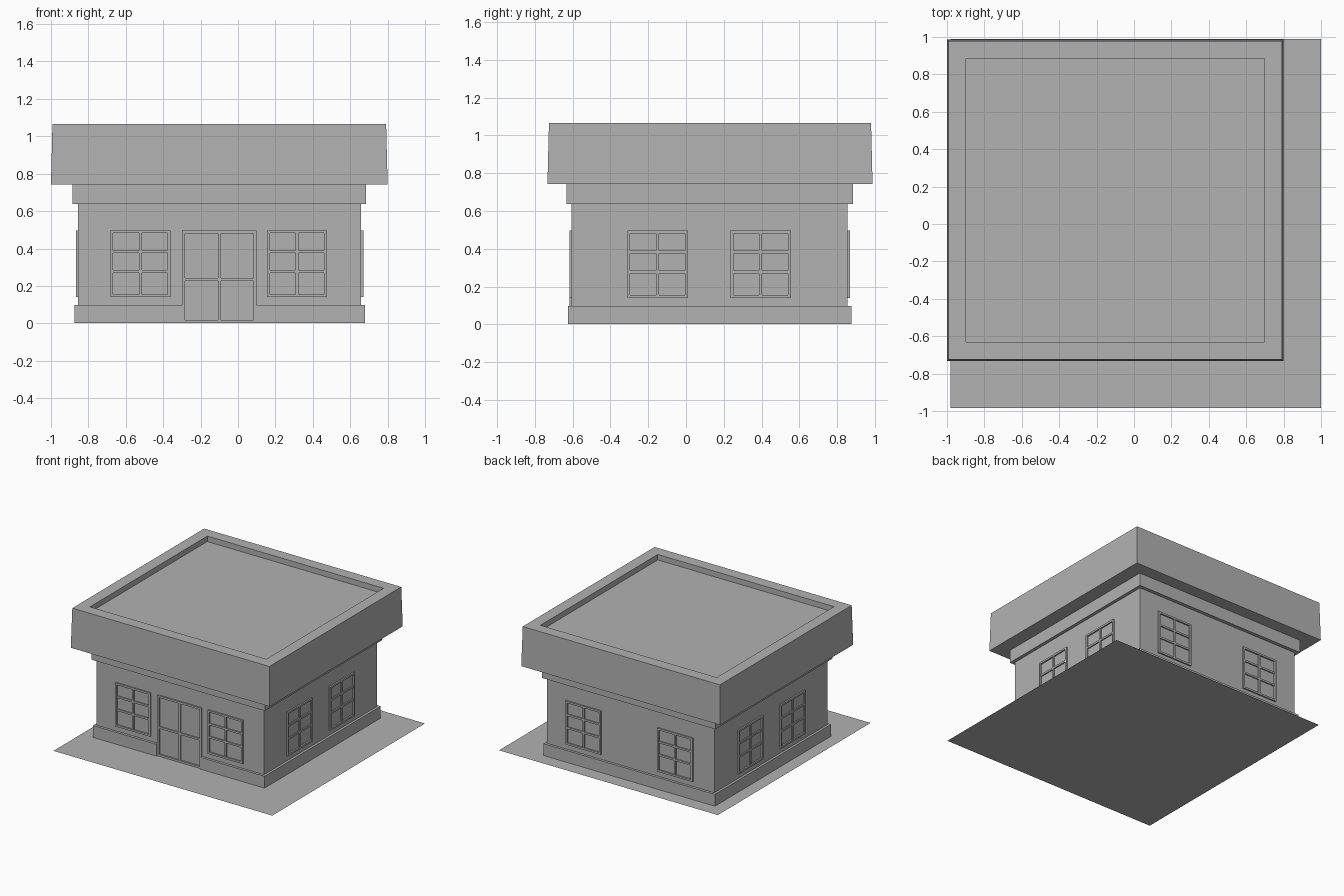
import bpy
import bmesh
from math import radians
from mathutils import Matrix, Vector

cube = bpy.data.objects.get("Cube")
if cube:
    bpy.data.objects.remove(cube, do_unlink=True)

GREY = (0.445, 0.445, 0.445, 1.0)
grey = bpy.data.materials.new("plain_grey")
grey.use_nodes = True
grey.diffuse_color = GREY
grey.node_tree.nodes["Principled BSDF"].inputs["Base Color"].default_value = GREY


def add_box(bm, x0, x1, y0, y1, z0, z1):
    """Axis-aligned box added to a bmesh; returns its vertices."""
    centre = Vector((x0 + x1, y0 + y1, z0 + z1)) / 2
    size = Matrix.Diagonal((x1 - x0, y1 - y0, z1 - z0, 1))
    return bmesh.ops.create_cube(bm, size=1, matrix=Matrix.Translation(centre) @ size)["verts"]


def make_mesh(name, bm):
    bmesh.ops.recalc_face_normals(bm, faces=bm.faces)
    mesh = bpy.data.meshes.new(name)
    bm.to_mesh(mesh)
    bm.free()
    mesh.materials.append(grey)
    return mesh


def place(name, mesh, location=(0, 0, 0), angle=0):
    obj = bpy.data.objects.new(name, mesh)
    obj.location = location
    obj.rotation_euler.z = radians(angle)
    bpy.context.collection.objects.link(obj)
    return obj


def box(name, *bounds):
    bm = bmesh.new()
    add_box(bm, *bounds)
    return place(name, make_mesh(name, bm))


def barred_frame(name, width, z0, z1, splits, bar, depth):
    """Outer frame with a centre post and cross bars, facing local -y."""
    bm = bmesh.new()
    half = width / 2
    for x in (-half + bar / 2, 0, half - bar / 2):
        inner = depth if x else depth * 0.8
        add_box(bm, x - bar / 2, x + bar / 2, -inner, 0.005, z0, z1)
    for z in (z0 + bar / 2, z1 - bar / 2):
        add_box(bm, -half, half, -depth, 0.005, z - bar / 2, z + bar / 2)
    for z in splits:
        add_box(bm, -half, half, -depth * 0.8, 0.005, z - bar / 2, z + bar / 2)
    return make_mesh(name, bm)


# Ground sheet
bm = bmesh.new()
corners = [(-0.98, -0.985), (1, -0.985), (1, 0.988), (-0.98, 0.988)]
bm.faces.new([bm.verts.new((x, y, 0)) for x, y in corners])
place("ground_sheet", make_mesh("ground_sheet", bm))

# Walls and the trim under the roof
X0, X1, Y0, Y1 = -0.855, 0.658, -0.605, 0.855
box("walls", X0, X1, Y0, Y1, 0.001, 0.66)
box("eaves_trim", -0.885, 0.685, -0.632, 0.884, 0.637, 0.75)

# Plinth around the walls, notched at the doorway
bm = bmesh.new()
p = 0.02
outline = [(-0.3, Y0), (-0.3, Y0 - p), (X0 - p, Y0 - p), (X0 - p, Y1 + p),
           (X1 + p, Y1 + p), (X1 + p, Y0 - p), (0.1, Y0 - p), (0.1, Y0)]
face = bm.faces.new([bm.verts.new((x, y, 0.001)) for x, y in outline])
raised = bmesh.ops.extrude_face_region(bm, geom=[face])["geom"]
bmesh.ops.translate(bm, vec=(0, 0, 0.097),
                    verts=[v for v in raised if isinstance(v, bmesh.types.BMVert)])
place("plinth", make_mesh("plinth", bm))

# Tapered roof block with a sunken top
bm = bmesh.new()
verts = add_box(bm, -1, 0.8, -0.733, 0.987, 0.742, 1.065)
for v in verts:
    if v.co.z > 1:
        v.co.x += 0.008 if v.co.x < 0 else -0.008
        v.co.y += 0.008 if v.co.y < 0 else -0.008
bm.normal_update()
top = max(bm.faces, key=lambda f: f.calc_center_median().z)
bmesh.ops.inset_region(bm, faces=[top], thickness=0.133)
sunk = bmesh.ops.extrude_face_region(bm, geom=[top])["geom"]
bmesh.ops.translate(bm, vec=(0, 0, -0.045),
                    verts=[v for v in sunk if isinstance(v, bmesh.types.BMVert)])
if top.is_valid:
    bmesh.ops.delete(bm, geom=[top], context='FACES_ONLY')
place("roof", make_mesh("roof", bm))

# Windows, two on each side
window = barred_frame("window", 0.32, 0.14, 0.497, (0.277, 0.383), 0.015, 0.012)
sides = {
    "front": [((-0.522, Y0, 0), 0), ((0.315, Y0, 0), 0)],
    "left": [((X1, -0.15, 0), 90), ((X1, 0.395, 0), 90)],
    "back": [((-0.505, Y1, 0), 180), ((0.325, Y1, 0), 180)],
    "right": [((X0, -0.15, 0), -90), ((X0, 0.395, 0), -90)],
}
for side, spots in sides.items():
    for i, (location, angle) in enumerate(spots, 1):
        place(f"{side}_window_{i}", window, location, angle)

# Double door
door = barred_frame("double_door", 0.4, 0.001, 0.497, (0.235,), 0.016, 0.012)
place("double_door", door, (-0.1, Y0, 0))
